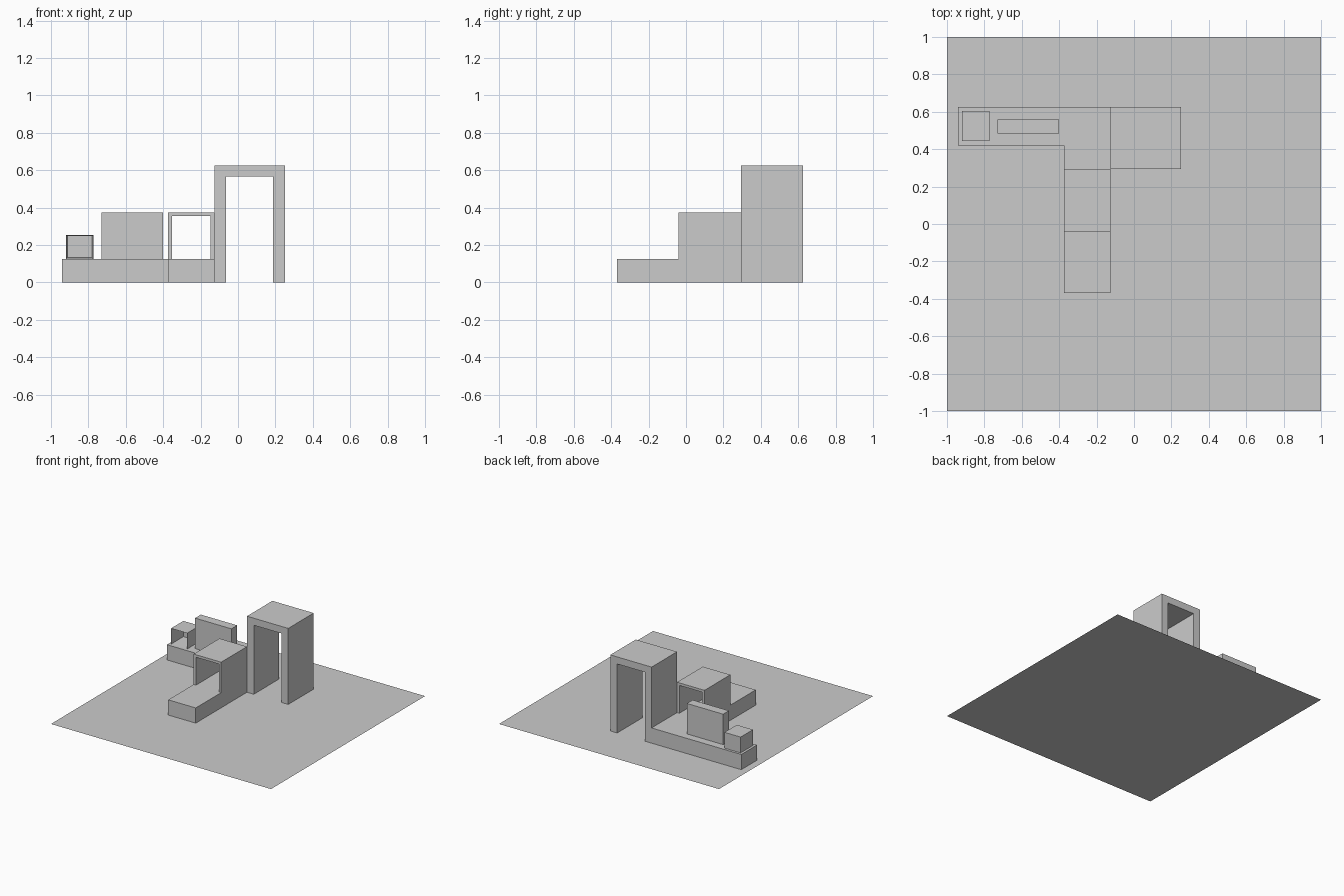
import bpy
import bmesh
from mathutils import Vector

cube = bpy.data.objects.get("Cube")
if cube:
    bpy.data.objects.remove(cube, do_unlink=True)

grey = bpy.data.materials.new("light_grey")
grey.use_nodes = True
colour = (0.6, 0.6, 0.6, 1)
grey.diffuse_color = colour
grey.node_tree.nodes["Principled BSDF"].inputs["Base Color"].default_value = colour


def prism(name, profile, sweep):
    """Fill a closed 3D outline and sweep it along a vector (None = flat sheet)."""
    bm = bmesh.new()
    face = bm.faces.new([bm.verts.new(p) for p in profile])
    if sweep:
        result = bmesh.ops.extrude_face_region(bm, geom=[face], use_keep_orig=True)
        moved = [v for v in result["geom"] if isinstance(v, bmesh.types.BMVert)]
        bmesh.ops.translate(bm, verts=moved, vec=Vector(sweep))
        bmesh.ops.recalc_face_normals(bm, faces=bm.faces[:])
    mesh = bpy.data.meshes.new(name)
    bm.to_mesh(mesh)
    bm.free()
    mesh.materials.append(grey)
    obj = bpy.data.objects.new(name, mesh)
    bpy.context.collection.objects.link(obj)
    return obj


def block(name, x0, x1, y0, y1, z0, z1):
    base = [(x0, y0, z0), (x1, y0, z0), (x1, y1, z0), (x0, y1, z0)]
    return prism(name, base, (0, 0, z1 - z0))


def portal(name, x0, x1, y0, y1, z0, z1, wall, roof):
    """Two side walls and a roof, open at front and back."""
    a, b, c = x0 + wall, x1 - wall, z1 - roof
    outline = [(x0, z0), (a, z0), (a, c), (b, c), (b, z0), (x1, z0), (x1, z1), (x0, z1)]
    return prism(name, [(x, y0, z) for x, z in outline], (0, y1 - y0, 0))


# Ground sheet
prism("ground_sheet", [(-1, -1, 0), (1, -1, 0), (1, 1, 0), (-1, 1, 0)], None)

# Low L-shaped plinth: a bench along the back and a walkway to the front
plinth = [(-0.94, 0.42), (-0.375, 0.42), (-0.375, -0.37), (-0.125, -0.37),
          (-0.125, 0.625), (-0.94, 0.625)]
prism("low_plinth", [(x, y, 0) for x, y in plinth], (0, 0, 0.125))

# Tall gateway and the smaller tunnel over the walkway
portal("tall_gateway", -0.125, 0.25, 0.295, 0.625, 0, 0.625, 0.062, 0.058)
portal("walkway_tunnel", -0.375, -0.125, -0.04, 0.295, 0.125, 0.375, 0.021, 0.021)

# Upright panel on the bench
block("upright_panel", -0.73, -0.4, 0.485, 0.56, 0.125, 0.375)

# Small box, hollowed from the front
box = block("open_box", -0.92, -0.773, 0.445, 0.605, 0.125, 0.255)
bm = bmesh.new()
bm.from_mesh(box.data)
front = min(bm.faces, key=lambda f: f.calc_center_median().y)
bmesh.ops.inset_region(bm, faces=[front], thickness=0.011)
bmesh.ops.translate(bm, verts=front.verts[:], vec=(0, 0.148, 0))
bm.to_mesh(box.data)
bm.free()
